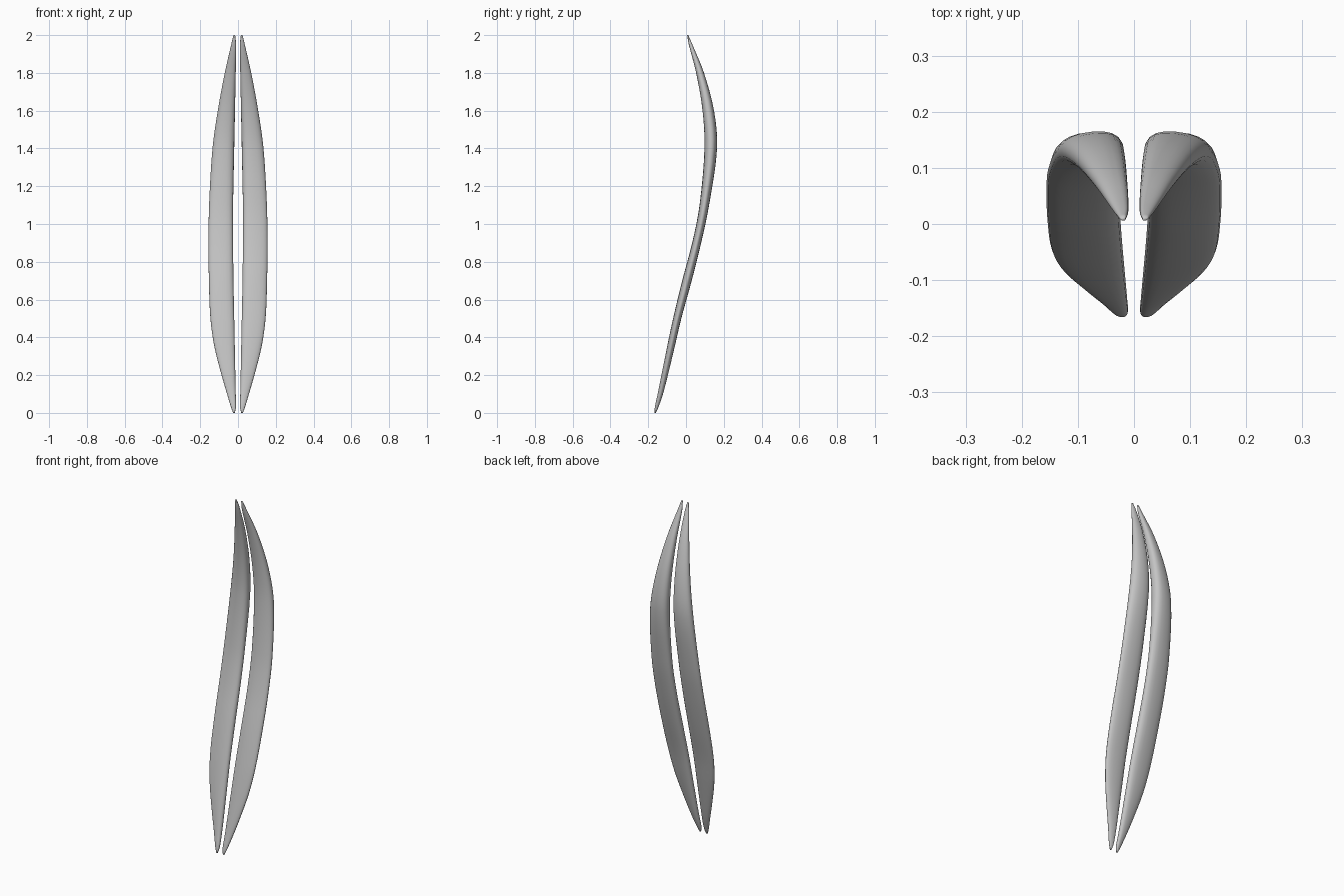
import bpy
import bmesh
from math import cos, sin, pi, copysign

cube = bpy.data.objects.get("Cube")
if cube:
    bpy.data.objects.remove(cube, do_unlink=True)

SIDES = 20   # points around each blade
STEPS = 4    # rings between neighbouring stations

# Blade stations from bottom tip to top tip: height, inner x, outer x, front y, back y
STATIONS = [
    (0, .017, .026, -.166, -.160),
    (.03, .011, .037, -.165, -.146),
    (.1, .012, .058, -.15, -.122),
    (.2, .014, .087, -.13, -.096),
    (.35, .017, .125, -.1, -.06),
    (.5, .02, .146, -.068, -.025),
    (.7, .024, .154, -.02, .03),
    (.9, .026, .156, .033, .08),
    (1.1, .026, .153, .072, .122),
    (1.4, .02, .135, .098, .164),
    (1.6, .016, .107, .088, .148),
    (1.8, .012, .07, .054, .095),
    (1.95, .01, .036, .015, .034),
    (2, .015, .024, .006, .012),
]


def make_material(name, color):
    mat = bpy.data.materials.new(name)
    mat.use_nodes = True
    mat.diffuse_color = color
    mat.node_tree.nodes["Principled BSDF"].inputs["Base Color"].default_value = color
    return mat


def hermite(a, b, slope_a, slope_b, span, t):
    """Smooth value between a and b with the given end slopes."""
    return ((2 * t**3 - 3 * t**2 + 1) * a + (3 * t**2 - 2 * t**3) * b
            + span * ((t**3 - 2 * t**2 + t) * slope_a + (t**3 - t**2) * slope_b))


def slopes(index):
    """Slope of every station value against height."""
    low = STATIONS[max(index - 1, 0)]
    high = STATIONS[min(index + 1, len(STATIONS) - 1)]
    return [(h - l) / (high[0] - low[0]) for l, h in zip(low, high)]


def smooth_stations():
    for i in range(len(STATIONS) - 1):
        a, b = STATIONS[i], STATIONS[i + 1]
        sa, sb = slopes(i), slopes(i + 1)
        for step in range(STEPS):
            t = step / STEPS
            yield [hermite(*vals, b[0] - a[0], t) for vals in zip(a, b, sa, sb)]
    yield STATIONS[-1]


def rounded(value):
    """Slightly squared-off circle coordinate."""
    return copysign(abs(value) ** 0.85, value)


def make_blade(name, side, mat):
    bm = bmesh.new()
    rings = []
    for z, inner, outer, front, back in smooth_stations():
        ring = []
        for k in range(SIDES):
            angle = 2 * pi * k / SIDES
            u, v = rounded(cos(angle)), rounded(sin(angle))
            x = (inner + outer) / 2 + u * (outer - inner) / 2
            # the blade is a little thicker towards its inner edge
            y = (front + back) / 2 + v * (1 - 0.15 * u) * (back - front) / 2
            ring.append(bm.verts.new((side * x, y, z)))
        rings.append(ring)

    # Skin between the rings, and closed tips
    for low, high in zip(rings, rings[1:]):
        for k in range(SIDES):
            n = (k + 1) % SIDES
            bm.faces.new((low[k], low[n], high[n], high[k]))
    bm.faces.new(rings[0])
    bm.faces.new(rings[-1])
    bmesh.ops.recalc_face_normals(bm, faces=bm.faces)

    mesh = bpy.data.meshes.new(name)
    bm.to_mesh(mesh)
    bm.free()
    mesh.materials.append(mat)
    mesh.shade_smooth()
    obj = bpy.data.objects.new(name, mesh)
    bpy.context.collection.objects.link(obj)
    return obj


# Two mirrored curved blades
grey = make_material("light grey", (0.55, 0.55, 0.55, 1))
make_blade("left_blade", 1, grey)
make_blade("right_blade", -1, grey)
